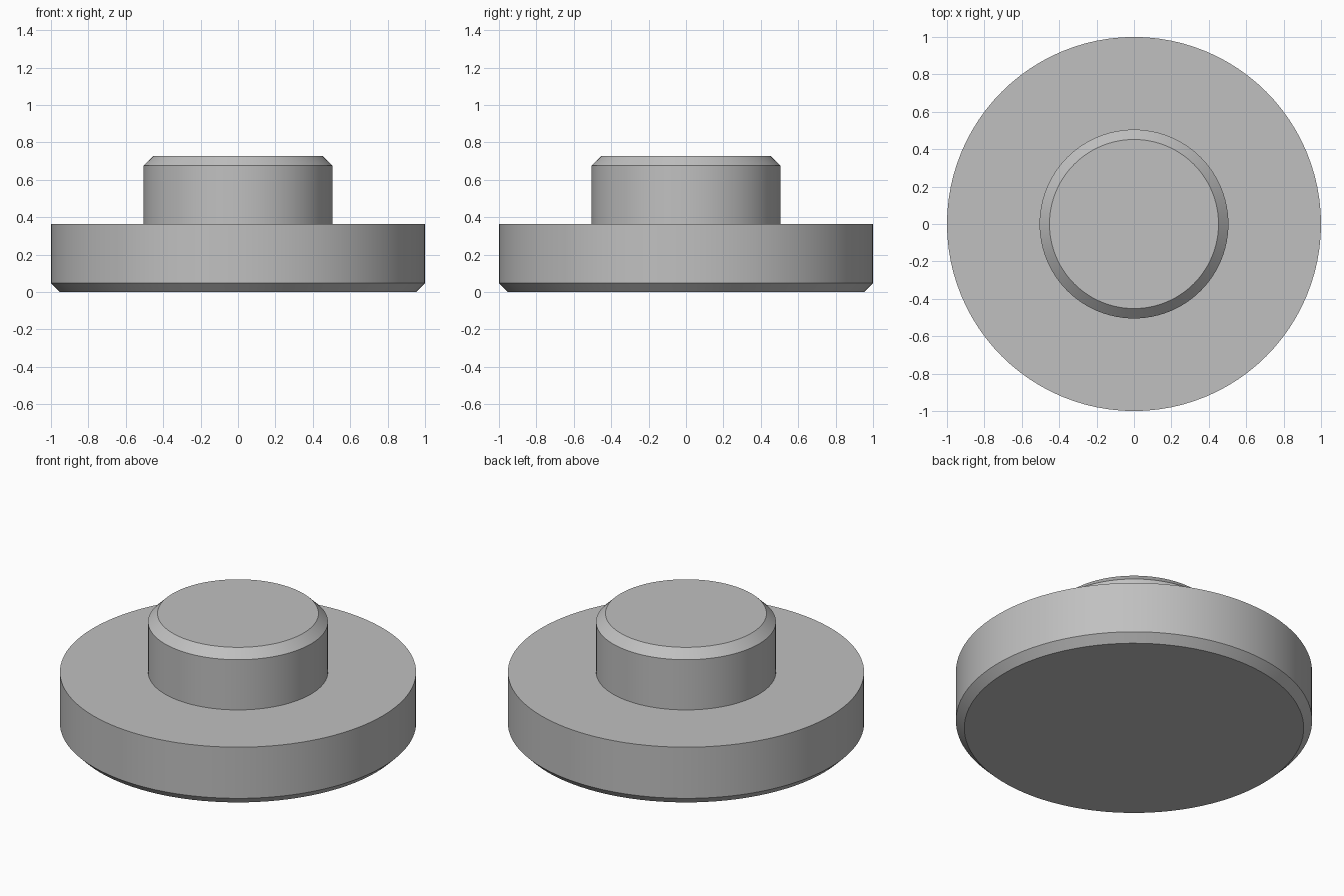
import bpy
import bmesh
from math import cos, sin, tau

cube = bpy.data.objects.get("Cube")
if cube:
    bpy.data.objects.remove(cube, do_unlink=True)

SEGMENTS = 96

# Plain grey material
grey = bpy.data.materials.new("grey")
grey.use_nodes = True
colour = (0.53, 0.53, 0.53, 1)
grey.diffuse_color = colour
grey.node_tree.nodes["Principled BSDF"].inputs["Base Color"].default_value = colour


def revolve(name, profile, material):
    """Turn (radius, height) points, listed bottom to top, into a capped solid."""
    bm = bmesh.new()
    rings = []
    for radius, z in profile:
        rings.append([bm.verts.new((radius * cos(tau * i / SEGMENTS),
                                    radius * sin(tau * i / SEGMENTS), z))
                      for i in range(SEGMENTS)])
    for low, high in zip(rings, rings[1:]):
        for i in range(SEGMENTS):
            j = (i + 1) % SEGMENTS
            bm.faces.new((low[i], low[j], high[j], high[i]))
    bm.faces.new(rings[0][::-1])
    bm.faces.new(rings[-1])
    mesh = bpy.data.meshes.new(name)
    bm.to_mesh(mesh)
    bm.free()
    mesh.materials.append(material)
    obj = bpy.data.objects.new(name, mesh)
    bpy.context.collection.objects.link(obj)
    return obj


# Wide flange with chamfered underside, stepping up to a chamfered boss
body = revolve("flanged_plug", [
    (0.953, 0), (1, 0.047), (1, 0.364),
    (0.505, 0.364), (0.505, 0.675), (0.452, 0.727),
], grey)

# Smooth round walls, sharp rims and chamfers
bpy.ops.object.select_all(action="DESELECT")
body.select_set(True)
bpy.context.view_layer.objects.active = body
bpy.ops.object.shade_smooth_by_angle(angle=0.5)
